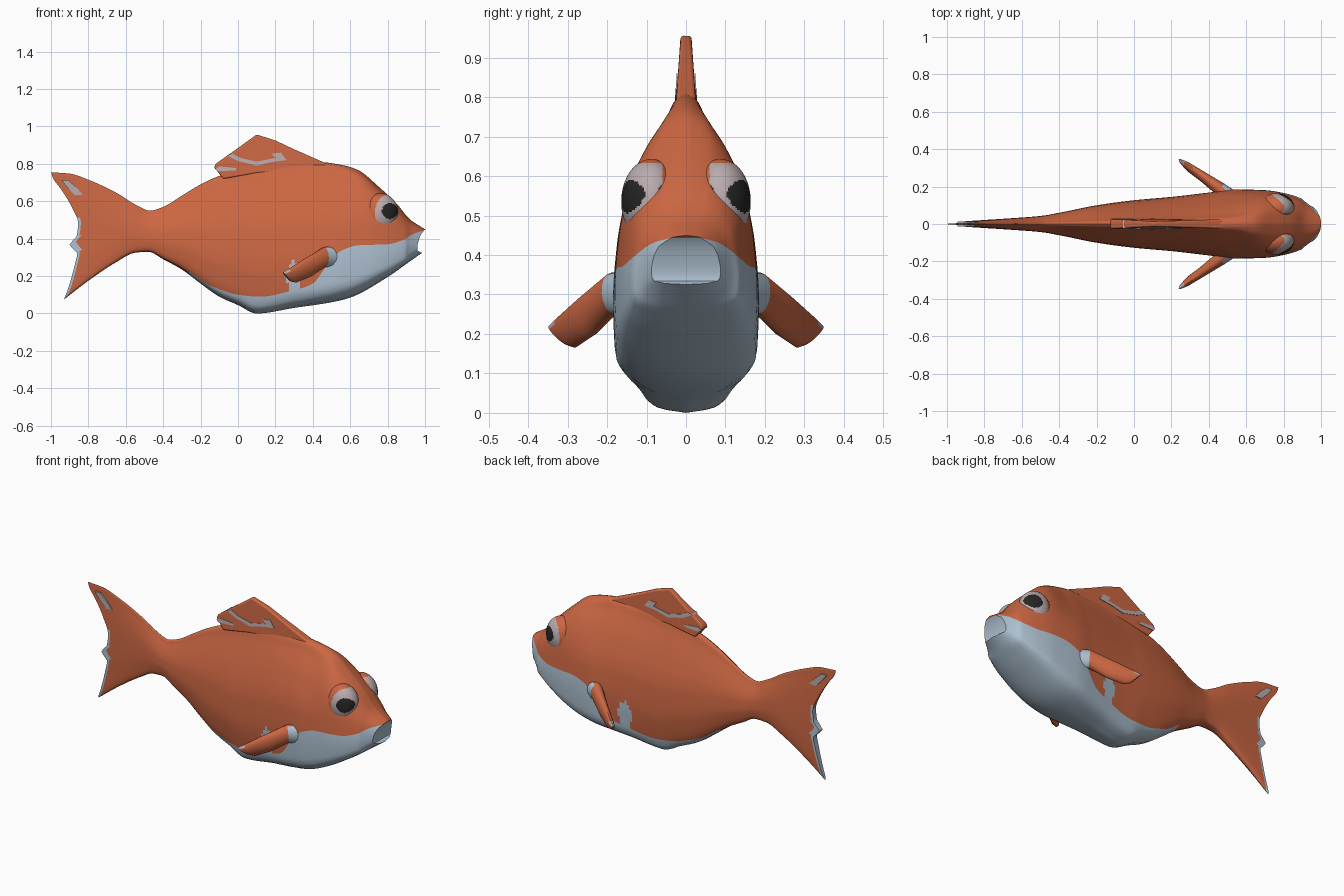
import bpy, bmesh, math
from mathutils import Vector

if "Cube" in bpy.data.objects:
    bpy.data.objects.remove(bpy.data.objects["Cube"])


def mat(name, c):
    m = bpy.data.materials.new(name)
    m.diffuse_color = (*c, 1)
    m.use_nodes = True
    m.node_tree.nodes["Principled BSDF"].inputs["Base Color"].default_value = m.diffuse_color
    return m


ORANGE = mat("orange scales", (0.60, 0.135, 0.055))
PALE = mat("pale blue belly", (0.42, 0.53, 0.63))
GREY = mat("pinkish grey", (0.49, 0.41, 0.42))
BLACK = mat("pupil black", (0.018, 0.018, 0.018))


def curve(pts):
    """Smooth monotone interpolation through (x, value) points."""
    pts = sorted(pts)
    xs, ys = [p[0] for p in pts], [p[1] for p in pts]
    d = [(ys[i + 1] - ys[i]) / (xs[i + 1] - xs[i]) for i in range(len(xs) - 1)]
    m = [d[0]] + [0 if a * b <= 0 else 2 * a * b / (a + b) for a, b in zip(d, d[1:])] + [d[-1]]

    def f(x):
        x = min(max(x, xs[0]), xs[-1])
        i = next(k for k in range(len(d)) if x <= xs[k + 1])
        h = xs[i + 1] - xs[i]
        t = (x - xs[i]) / h
        return (ys[i] * (1 + 2 * t) * (1 - t) ** 2 + ys[i + 1] * t * t * (3 - 2 * t)
                + h * t * (1 - t) * (m[i] * (1 - t) - m[i + 1] * t))
    return f


def finish(name, bm, mats, angle=45):
    bmesh.ops.recalc_face_normals(bm, faces=bm.faces)
    for f in bm.faces:
        f.smooth = True
    me = bpy.data.meshes.new(name)
    bm.to_mesh(me)
    bm.free()
    for m in mats:
        me.materials.append(m)
    me.set_sharp_from_angle(angle=math.radians(angle))
    ob = bpy.data.objects.new(name, me)
    bpy.context.collection.objects.link(ob)
    return ob


def mirror_y(ob):
    md = ob.modifiers.new("mirror", 'MIRROR')
    md.use_axis = (False, True, False)


# Body outline, half width, belly colour line and tail edge
top = curve([(-1, .755), (-.9, .748), (-.8, .715), (-.65, .645), (-.55, .583), (-.47, .55), (-.4, .57),
             (-.3, .63), (-.2, .69), (-.1, .735), (.1, .785), (.3, .805), (.45, .808), (.55, .795),
             (.64, .768), (.75, .68), (.85, .585), (.92, .50), (.985, .45)])
bottom = curve([(-.93, .075), (-.8, .175), (-.65, .275), (-.55, .325), (-.48, .33), (-.4, .29), (-.3, .235),
                (-.2, .16), (-.1, .09), (0, .045), (.1, .0), (.3, .03), (.5, .06), (.6, .085),
                (.8, .195), (.9, .265), (.985, .325)])
width = curve([(-1, .009), (-.7, .028), (-.5, .043), (-.4, .06), (-.2, .10), (0, .127), (.2, .145),
               (.4, .168), (.55, .185), (.7, .181), (.8, .166), (.9, .135), (.95, .112), (.985, .088)])
line = curve([(-.26, .212), (-.2, .175), (-.1, .13), (0, .10), (.12, .09), (.3, .125), (.4, .16), (.47, .25),
              (.55, .335), (.65, .365), (.8, .37), (.9, .40), (.985, .443)])
# Half-width along the height: rear, lower head and upper head
rear_section = curve([(0, 0), (.015, .5), (.05, .73), (.15, .89), (.32, 1), (.5, .95), (.6, .86), (.725, .66),
                      (.8, .51), (.86, .38), (.92, .25), (.985, .13), (1, 0)])
mid_section = curve([(0, 0), (.015, .55), (.05, .84), (.11, .97), (.3, 1), (.5, .94), (.6, .86), (.725, .68),
                     (.8, .55), (.86, .42), (.92, .28), (.985, .14), (1, 0)])
head_section = curve([(0, 0), (.015, .5), (.05, .84), (.11, .97), (.3, 1), (.5, .95), (.7, .86),
                      (.85, .68), (.96, .38), (1, 0)])
tail_edge = curve([(0, .43), (.1, .405), (.29, .37), (.36, .36), (.43, .40), (.5, .362), (.6, .355),
                   (.73, .39), (.875, .45), (.95, .488), (1, .5)])
LO, HI = 9, 34
N = LO + HI


def heights(hc):
    return ([hc * (i / LO) ** 1.7 for i in range(LO)]
            + [hc + (1 - hc) * (1 - (1 - j / HI) ** 1.2) for j in range(HI + 1)])


def step(a, b, x):
    t = min(max((x - a) / (b - a), 0), 1)
    return t * t * (3 - 2 * t)


def body_ring(x):
    zb, zt = bottom(x), top(x)
    hc = min(max((line(x) - zb) / (zt - zb), .04), .95)
    k, q = step(0, .5, x), step(.5, .78, x)
    nose = max(0, (x - .9) / .085)
    pts = []
    for h in heights(hc):
        w = rear_section(h) * (1 - k) + mid_section(h) * k
        w = width(x) * (w * (1 - q) + head_section(h) * q)
        # the mouth leans forward and is rounded seen from above
        pts.append((x + nose * (.015 * h - .03 * (w / .088) ** 2), w, zb + h * (zt - zb)))
    return pts


def tail_ring(v):
    zt, zb = top(-.5 - .5 * v), bottom(-.5 - .43 * v)
    pts = []
    for h in heights(.04):
        x = -.5 - v * tail_edge(h)
        pts.append((x, width(x) * rear_section(h), zb + h * (zt - zb)))
    return pts


# Body and tail in one loft
bm = bmesh.new()
stations = [body_ring(.985 - 1.485 * i / 100) for i in range(101)]
stations += [tail_ring(i / 24) for i in range(1, 25)]
rings = []
for st in stations:
    right = [bm.verts.new(p) for p in st]
    left = [bm.verts.new((x, -y, z)) for x, y, z in st[1:-1]]
    rings.append(right + left[::-1])
M = 2 * N
for si, (a, b) in enumerate(zip(rings, rings[1:])):
    for i in range(M):
        f = bm.faces.new((a[i], a[(i + 1) % M], b[(i + 1) % M], b[i]))
        level = min(i, M - 1 - i)
        c = f.calc_center_median()
        belly = level < LO and c.x > -.26
        fin_patch = math.hypot((c.x - .30) / .04, (c.z - .2) / .08) < 1
        rim = (si >= len(rings) - 3 and .33 < c.z < .41) or (si == len(rings) - 2 and c.z < .52)
        f.material_index = 1 if belly or fin_patch or rim else 0
for r, is_tail in ((rings[0], False), (rings[-1], True)):
    for i in range(N):
        loop = [r[i], r[i + 1], r[(M - i - 1) % M], r[(M - i) % M]]
        f = bm.faces.new(list(dict.fromkeys(loop)))
        f.material_index = int(f.calc_center_median().z < .5 if is_tail else i < LO)
finish("fish_body", bm, [ORANGE, PALE])


# Upright plates: dorsal fin and painted streaks
def plate(name, pts, half, material, bevel=0):
    bm = bmesh.new()
    sides = [[bm.verts.new((x, s * half(z), z)) for x, z in pts] for s in (1, -1)]
    for s in sides:
        bm.faces.new(s)
    n = len(pts)
    for i in range(n):
        j = (i + 1) % n
        bm.faces.new((sides[0][i], sides[0][j], sides[1][j], sides[1][i]))
    ob = finish(name, bm, [material], 35)
    if bevel:
        md = ob.modifiers.new("bevel", 'BEVEL')
        md.width, md.segments = bevel, 3
        md.limit_method = 'ANGLE'


def fin_half(z):
    return .026 - .07 * (z - .78)


def streak_half(z):
    return fin_half(z) + .003


plate("dorsal_fin", [(.52, .78), (.45, .812), (.3, .878), (.2, .925), (.1, .957), (0, .885), (-.12, .80),
                     (-.128, .78), (-.11, .76), (-.08, .72), (.1, .75), (.4, .77)], fin_half, ORANGE, .008)
plate("dorsal_streak", [(-.06, .845), (0, .815), (.1, .79), (.18, .81), (.26, .82), (.23, .86), (.18, .855),
                        (.2, .832), (.1, .812), (.02, .83), (-.03, .855)], streak_half, GREY)
plate("dorsal_corner_streak", [(-.122, .772), (-.11, .76), (-.01, .765), (-.01, .778), (-.10, .786)],
      streak_half, GREY)
plate("tail_streak", [(-.945, .715), (-.91, .715), (-.87, .68), (-.83, .635), (-.87, .632), (-.91, .67)],
      lambda z: .0135, GREY)

# Pectoral fins: ellipses between an upper and a lower edge
bm = bmesh.new()
fin = [((.56, .10, .37), (.54, .10, .23), .06), ((.46, .19, .355), (.465, .182, .25), .036),
       ((.36, .265, .295), (.385, .235, .195), .027), ((.27, .33, .238), (.31, .28, .165), .02),
       ((.24, .348, .22), (.28, .30, .172), .01)]
loops = []
for i, (u, l, t) in enumerate(fin):
    u, l = Vector(u), Vector(l)
    along = Vector(fin[min(i + 1, 4)][0]) - Vector(fin[max(i - 1, 0)][0])
    nrm = along.cross(l - u).normalized()
    loops.append([bm.verts.new((u + l) / 2 + (u - l) / 2 * math.cos(a) + nrm * t * math.sin(a))
                  for a in (math.tau * k / 16 for k in range(16))])
for i, (a, b) in enumerate(zip(loops, loops[1:])):
    for k in range(16):
        f = bm.faces.new((a[k], a[(k + 1) % 16], b[(k + 1) % 16], b[k]))
        c = f.calc_center_median()
        tip = i == 3 and k in (0, 1, 14, 15)
        f.material_index = 1 if tip else 2 if i == 0 and c.x > .49 and c.z < .35 else 0
bm.faces.new(loops[0])
bm.faces.new(loops[-1])
mirror_y(finish("pectoral_fins", bm, [ORANGE, GREY, PALE]))

# Eyes: bulges in the head with a pale oval and a dark pupil
bm = bmesh.new()
bmesh.ops.create_uvsphere(bm, u_segments=96, v_segments=64, radius=1)
for v in bm.verts:
    v.co = Vector((.762 + .095 * v.co.x, .088 + .076 * v.co.y, .535 + .108 * v.co.z))
for f in bm.faces:
    c = f.calc_center_median()
    pupil = math.hypot((c.x - .812) / .042, (c.z - .548) / .042) < 1
    oval = math.hypot((c.x - .80) / .068, (c.z - .537) / .096) < 1
    f.material_index = 2 if pupil and c.y > .06 else 1 if oval and c.y > .06 else 0
mirror_y(finish("eyes", bm, [ORANGE, GREY, BLACK]))
